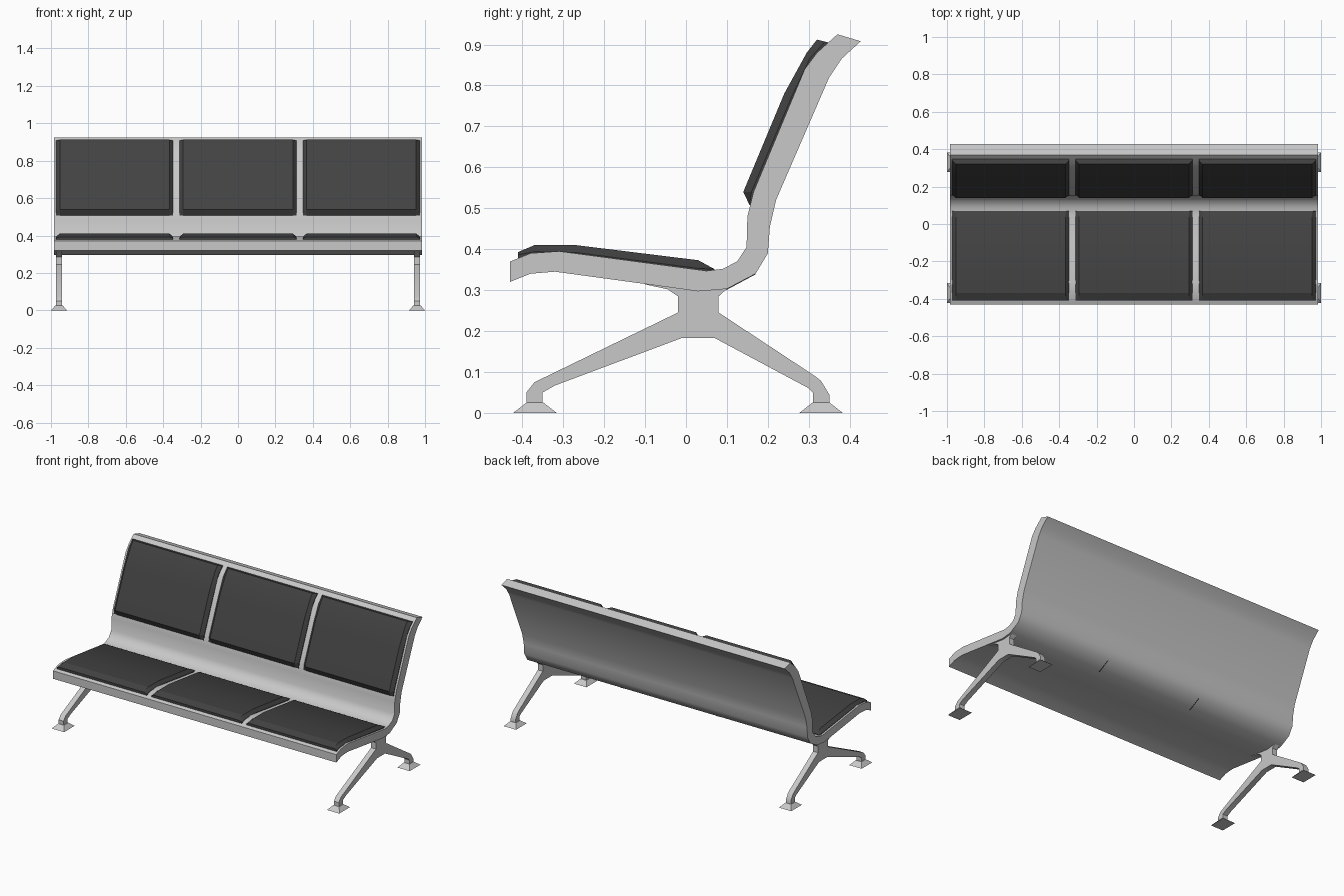
import bpy

if "Cube" in bpy.data.objects:
    bpy.data.objects.remove(bpy.data.objects["Cube"], do_unlink=True)


def material(name, rgb):
    m = bpy.data.materials.new(name)
    m.use_nodes = True
    m.diffuse_color = (*rgb, 1)
    bsdf = m.node_tree.nodes["Principled BSDF"]
    bsdf.inputs["Base Color"].default_value = (*rgb, 1)
    bsdf.inputs["Roughness"].default_value = 0.5
    return m


METAL = material("light grey metal", (0.58, 0.58, 0.58))
PAD = material("charcoal upholstery", (0.054, 0.054, 0.054))


def loft(name, rings, mat, angle=0.6):
    """Skin a list of closed rings with equal point counts and cap both ends."""
    n = len(rings[0])
    verts = [p for ring in rings for p in ring]
    faces = [tuple(reversed(range(n))), tuple(range(len(verts) - n, len(verts)))]
    for r in range(len(rings) - 1):
        for i in range(n):
            j = (i + 1) % n
            faces.append((r * n + i, r * n + j, r * n + n + j, r * n + n + i))
    mesh = bpy.data.meshes.new(name)
    mesh.from_pydata(verts, [], faces)
    mesh.materials.append(mat)
    obj = bpy.data.objects.new(name, mesh)
    bpy.context.collection.objects.link(obj)
    bpy.ops.object.select_all(action='DESELECT')
    bpy.context.view_layer.objects.active = obj
    obj.select_set(True)
    bpy.ops.object.mode_set(mode='EDIT')
    bpy.ops.mesh.select_all(action='SELECT')
    bpy.ops.mesh.normals_make_consistent(inside=False)
    bpy.ops.object.mode_set(mode='OBJECT')
    bpy.ops.object.shade_smooth_by_angle(angle=angle)
    return obj


def extrude(name, profile, x0, x1, mat, angle=0.6):
    return loft(name, [[(x, y, z) for y, z in profile] for x in (x0, x1)], mat, angle)


# Bent shell: underside from front lip to top edge, then back along the sitting side
under = [(-.43, .32), (-.38, .34), (-.32, .345), (-.1, .315), (.03, .297), (.10, .303),
         (.17, .34), (.2, .39), (.205, .455), (.22, .52), (.35, .82), (.38, .865), (.427, .908)]
upper = [(-.43, .37), (-.38, .39), (-.31, .395), (-.1, .367), (.05, .347), (.09, .352),
         (.125, .37), (.148, .405), (.15, .48), (.165, .54), (.29, .84), (.32, .88), (.37, .925)]
extrude("bench_shell", under + upper[::-1], -.985, .985, METAL)

# Padded cushions: hidden base line and raised line, narrowed along the sides
seat_base = [(-.41, .375), (-.37, .385), (-.27, .38), (.03, .34), (.07, .342)]
seat_top = [(-.41, .393), (-.37, .41), (-.27, .41), (.03, .373), (.066, .353)]
seat_rim = [(-.41, .386), (-.37, .394), (-.27, .392), (.03, .353), (.07, .351)]
back_base = [(.17, .505), (.18, .53), (.26, .74), (.31, .86), (.348, .905)]
back_top = [(.155, .508), (.14, .54), (.24, .78), (.295, .88), (.32, .912)]
back_rim = [(.155, .508), (.16, .54), (.257, .77), (.302, .865), (.34, .907)]


def cushion(name, cx, base, rim, top):
    half, inset = .313, .02
    rings = []
    for x, line in ((-half, rim), (-half + inset, top), (half - inset, top), (half, rim)):
        rings.append([(cx + x, y, z) for y, z in base + line[::-1]])
    loft(name, rings, PAD, .4)


for side, cx in (("right", -.66), ("middle", 0), ("left", .66)):
    cushion(f"{side}_seat_cushion", cx, seat_base, seat_rim, seat_top)
    cushion(f"{side}_back_cushion", cx, back_base, back_rim, back_top)

# Narrow seams between the places, just showing under the bend
seam = [(.09, .2985), (.10, .301), (.17, .3385), (.15, .35), (.10, .32)]
for side, x in (("right", -.33), ("left", .33)):
    extrude(f"{side}_seam", seam, x - .002, x + .002, PAD)

# End frames: two splayed legs meeting in a hub, each on a flared foot
leg = [(-.1, .32), (-.1, .314), (-.045, .302), (-.02, .285), (-.02, .245), (-.37, .075), (-.39, .05),
       (-.39, .02), (-.35, .02), (-.35, .05), (-.32, .067), (-.01, .183), (.07, .183),
       (.3, .06), (.31, .05), (.31, .02), (.35, .02), (.35, .045), (.33, .078),
       (.315, .09), (.08, .245), (.08, .285), (.1, .303), (.1, .32)]


def foot(name, cx, cy):
    rings = []
    for hx, hy, z in ((.043, .053, 0), (.02, .021, .025)):
        rings.append([(cx + a * hx, cy + b * hy, z)
                      for a, b in ((-1, -1), (1, -1), (1, 1), (-1, 1))])
    loft(name, rings, METAL)


for side, s in (("right", -1), ("left", 1)):
    cx = s * .957
    extrude(f"{side}_leg_frame", leg, cx - .017, cx + .017, METAL)
    foot(f"{side}_front_foot", cx, -.369)
    foot(f"{side}_rear_foot", cx, .33)
